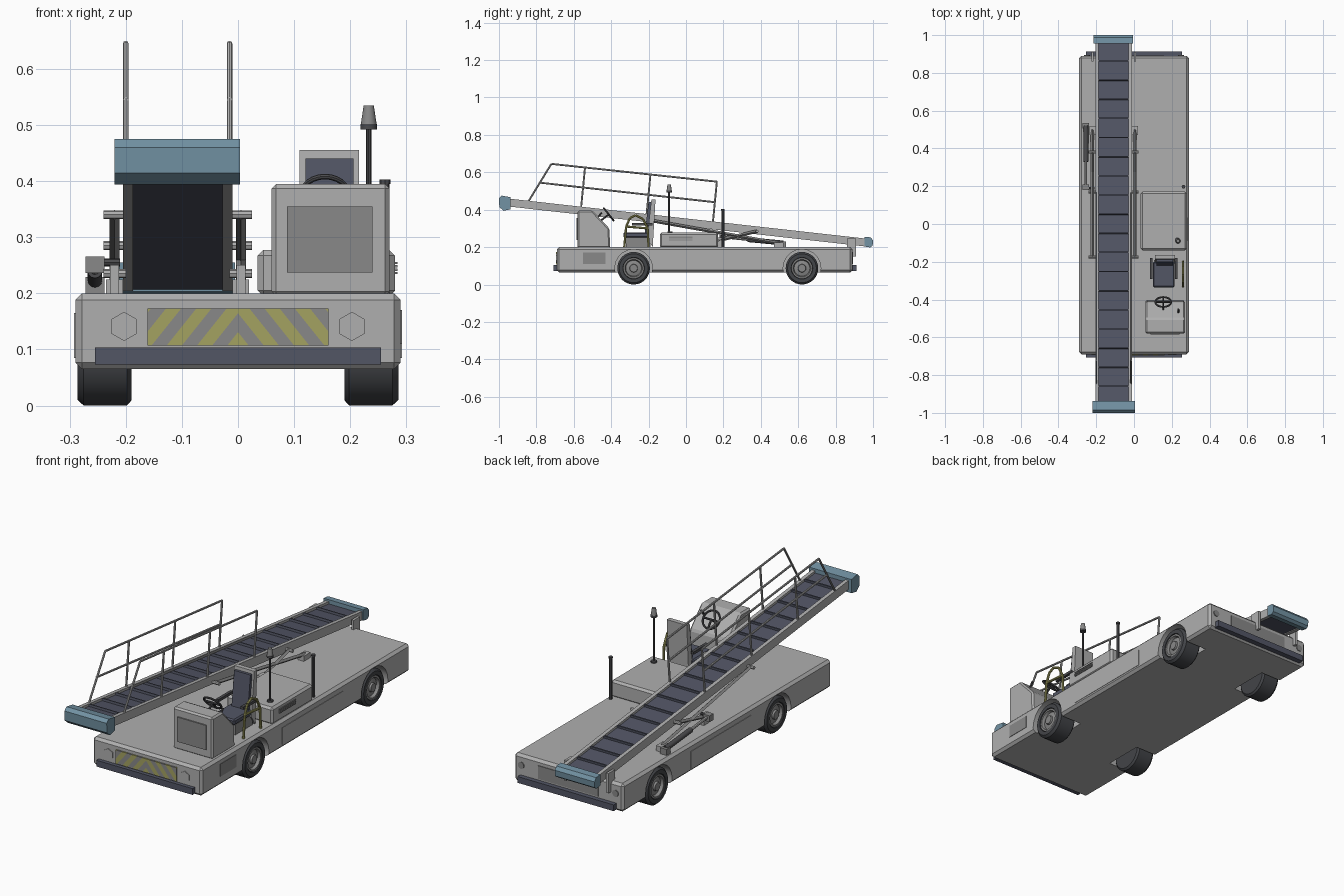
import bpy, bmesh, math
from mathutils import Vector, Matrix

if "Cube" in bpy.data.objects:
    bpy.data.objects.remove(bpy.data.objects["Cube"])


def material(name, r, g, b):
    m = bpy.data.materials.new(name)
    m.use_nodes = True
    m.diffuse_color = (r, g, b, 1)
    node = next(n for n in m.node_tree.nodes if n.type == 'BSDF_PRINCIPLED')
    node.inputs["Base Color"].default_value = (r, g, b, 1)
    return m


GREY = material("light grey paint", .43, .43, .43)
PANEL = material("mid grey panel", .25, .25, .25)
SLATE = material("slate rubber", .085, .092, .13)
BLUE = material("steel blue", .17, .29, .37)
YELLOW = material("dull yellow", .37, .36, .12)
DARK = material("dark grey metal", .07, .07, .075)
TYRE = material("tyre black", .055, .058, .065)


def finish(name, bm, *mats, bevel=0, smooth=False):
    bmesh.ops.recalc_face_normals(bm, faces=bm.faces)
    mesh = bpy.data.meshes.new(name)
    for f in bm.faces:
        f.smooth = smooth
    bm.to_mesh(mesh)
    bm.free()
    if smooth:
        mesh.set_sharp_from_angle(angle=math.radians(35))
    for m in mats:
        mesh.materials.append(m)
    ob = bpy.data.objects.new(name, mesh)
    bpy.context.collection.objects.link(ob)
    if bevel:
        mod = ob.modifiers.new("edge", 'BEVEL')
        mod.width, mod.segments = bevel, 1
    return ob


def add_box(bm, xs, ys, zs, turn=None):
    size = [b - a for a, b in (xs, ys, zs)]
    mid = [(a + b) / 2 for a, b in (xs, ys, zs)]
    mat = Matrix.Translation(mid) @ Matrix.Diagonal((*size, 1))
    bmesh.ops.create_cube(bm, size=1, matrix=turn @ mat if turn else mat)


def box(name, xs, ys, zs, mat, bevel=0, turn=None):
    bm = bmesh.new()
    add_box(bm, xs, ys, zs, turn)
    return finish(name, bm, mat, bevel=bevel)


def prism(name, xs, profile, mat, bevel=0):
    """Side profile in y, z stretched across x."""
    bm = bmesh.new()
    face = bm.faces.new([bm.verts.new((xs[0], y, z)) for y, z in profile])
    out = bmesh.ops.extrude_face_region(bm, geom=[face])["geom"]
    verts = [v for v in out if isinstance(v, bmesh.types.BMVert)]
    bmesh.ops.translate(bm, verts=verts, vec=(xs[1] - xs[0], 0, 0))
    return finish(name, bm, mat, bevel=bevel)


def rods(name, segments, r, mat, sides=8, r2=None):
    """Straight round bars between pairs of points."""
    bm = bmesh.new()
    for a, b in segments:
        a, b = Vector(a), Vector(b)
        d = b - a
        m = Matrix.Translation((a + b) / 2) @ d.to_track_quat('Z', 'Y').to_matrix().to_4x4()
        bmesh.ops.create_cone(bm, cap_ends=True, segments=sides, radius1=r,
                              radius2=r if r2 is None else r2, depth=d.length, matrix=m)
    return finish(name, bm, mat, smooth=sides > 6)


def chain(points):
    return list(zip(points, points[1:]))


def lathe(name, profile, centre, side, mat):
    """Spin (x, radius) points about the axle."""
    bm = bmesh.new()
    verts = [bm.verts.new((x * side, r, 0)) for x, r in profile]
    edges = [bm.edges.new(p) for p in chain(verts)]
    bmesh.ops.spin(bm, geom=verts + edges, cent=(0, 0, 0), axis=(1, 0, 0),
                   angle=math.tau, steps=32)
    bmesh.ops.remove_doubles(bm, verts=bm.verts, dist=.0001)
    bmesh.ops.translate(bm, verts=bm.verts, vec=centre)
    return finish(name, bm, mat, smooth=True)


# Chassis with wheel arches cut through its sides
AXLES = {"front": -.28, "rear": .62}
R = .087
chassis = box("chassis", (-.29, .29), (-.69, .89), (.065, .2), GREY, bevel=.012)
cutter = rods("arch_cutter", [((s * .17, y, R), (s * .32, y, R))
                              for y in AXLES.values() for s in (-1, 1)], .101, GREY, 20)
mod = chassis.modifiers.new("arches", 'BOOLEAN')
mod.operation, mod.object, mod.solver = 'DIFFERENCE', cutter, 'EXACT'
bpy.context.view_layer.objects.active = chassis
for m in list(chassis.modifiers):
    bpy.ops.object.modifier_apply(modifier=m.name)
bpy.data.objects.remove(cutter)

# Wheels
for end, y in AXLES.items():
    for side, label in ((1, "left"), (-1, "right")):
        lathe(f"{end}_{label}_tyre", [(.19, 0), (.19, .078), (.198, R), (.275, R), (.286, .077),
                                      (.286, .058), (.272, .055)], (0, y, R), side, TYRE)
        lathe(f"{end}_{label}_hub", [(.27, .058), (.283, .055), (.283, .047), (.27, .042),
                                     (.275, .022), (.284, .02), (.284, 0)], (0, y, R), side, PANEL)

# Bumpers, lamps and side panels
box("front_bumper", (-.255, .255), (-.708, -.685), (.073, .103), SLATE)
box("rear_bumper", (-.255, .255), (.885, .912), (.073, .103), SLATE)
rods("headlamps", [((x, -.694, .141), (x, -.685, .141)) for x in (-.203, .203)], .026, GREY, 6)
rods("tail_lamps", [((x, .885, .15), (x, .894, .15)) for x in (-.25, .25)], .016, PANEL, 12)
box("rear_plate", (-.16, .16), (.885, .893), (.11, .173), PANEL)
box("side_step_recess", (.285, .292), (-.55, -.43), (.11, .17), PANEL)
for s in (-1, 1):
    xs = sorted((s * .285, s * .292))
    box("side_panel", xs, (-.08, .38), (.085, .165), GREY)

# Hazard plate: strips sliced diagonally, mirrored about the middle
bm = bmesh.new()
for s in (-1, 1):
    part = bmesh.new()
    part.faces.new([part.verts.new((x, -.696, z)) for x, z in
                    ((0, .107), (.161, .107), (.161, .173), (0, .173))])
    for i in range(1, 12):
        bmesh.ops.bisect_plane(part, geom=part.verts[:] + part.edges[:] + part.faces[:],
                               plane_co=(i * .027 - .008, 0, .107), plane_no=(1, 0, .8))
    for f in part.faces:
        c = f.calc_center_median()
        band = math.floor((c.x + .8 * (c.z - .107) + .008) / .027)
        f.material_index = band % 2
    bmesh.ops.scale(part, verts=part.verts, vec=(s, 1, 1))
    temp = bpy.data.meshes.new("half")
    part.to_mesh(temp)
    part.free()
    bm.from_mesh(temp)
    bpy.data.meshes.remove(temp)
ext = bmesh.ops.extrude_face_region(bm, geom=bm.faces[:])["geom"]
bmesh.ops.translate(bm, verts=[v for v in ext if isinstance(v, bmesh.types.BMVert)], vec=(0, .008, 0))
finish("hazard_plate", bm, YELLOW, PANEL)

# Driver console
prism("console", (.06, .27), [(-.58, .195), (-.58, .395), (-.5, .395), (-.41, .3), (-.405, .195)],
      GREY, bevel=.008)
box("console_front_panel", (.087, .24), (-.586, -.575), (.237, .355), PANEL)
hub = Vector((.155, -.413, .375))
axis = Vector((0, .79, .62))
across = Vector((0, .62, -.79))
bpy.ops.mesh.primitive_torus_add(location=hub, rotation=(-.905, 0, 0), major_radius=.042,
                                 minor_radius=.005, major_segments=24, minor_segments=8)
wheel = bpy.context.object
wheel.name = "steering_wheel"
wheel.data.materials.append(DARK)
bpy.ops.object.shade_smooth_by_angle()
side = Vector((.041, 0, 0))
rods("steering_column", [(hub - axis * .07, hub), (hub - side, hub + side),
                         (hub, hub + across * .041)], .005, DARK)
rods("console_lever", [((.235, -.47, .36), (.235, -.45, .385))], .005, DARK)

# Seat
box("seat_base", (.105, .21), (-.32, -.19), (.195, .25), PANEL)
box("seat_cushion", (.1, .215), (-.335, -.2), (.25, .278), SLATE, bevel=.006)
prism("seat_back_shell", (.11, .216), [(-.208, .245), (-.185, .455), (-.163, .455), (-.178, .2)], GREY)
prism("seat_back_pad", (.12, .206), [(-.222, .265), (-.2, .44), (-.184, .44), (-.205, .265)], SLATE)
for x in (.085, .217):
    box("armrest", (x, x + .014), (-.29, -.18), (.315, .328), DARK)

# Yellow grab rail beside the seat
arch = [(.26, y, z) for y, z in ((-.33, .2), (-.32, .31), (-.3, .355), (-.27, .37),
                                 (-.23, .35), (-.205, .3), (-.2, .2))]
rods("grab_rail", chain(arch) + [(arch[1], arch[5])], .006, YELLOW)

# Engine cover with louvres
box("engine_cover", (.035, .28), (-.14, .172), (.195, .277), GREY, bevel=.01)
for i in range(4):
    z = .234 + i * .006
    box("louvre", (.278, .284), (-.09, .035), (z, z + .004), PANEL)
rods("filler_cap", [((.23, -.085, .27), (.23, -.085, .284))], .014, DARK, 12)

# Beacon and rear post
rods("beacon_pole", [((.233, -.09, .2), (.233, -.09, .495))], .005, DARK)
rods("beacon_base", [((.233, -.09, .492), (.233, -.09, .502))], .015, DARK, 12)
rods("beacon_lamp", [((.233, -.09, .502), (.233, -.09, .535))], .014, PANEL, 12, r2=.009)
rods("rear_post", [((.262, .197, .2), (.262, .197, .395))], .008, DARK)
rods("rear_post_cap", [((.262, .197, .395), (.262, .197, .403))], .01, DARK)

# Sloping conveyor, modelled level then tilted
SLOPE = -.112
tilt = Matrix.Translation((0, 0, .332)) @ Matrix.Rotation(math.atan(SLOPE), 4, 'X')
for xs in ((-.205, -.187), (-.028, -.01)):
    box("conveyor_side_rail", xs, (-.965, .97), (-.021, .021), GREY, turn=tilt)
box("conveyor_belt", (-.19, -.025), (-.96, .965), (-.018, .01), SLATE, turn=tilt)
bm = bmesh.new()
for i in range(18):
    y = -.87 + i * .102
    add_box(bm, (-.187, -.028), (y, y + .006), (.008, .021), tilt)
finish("belt_cleats", bm, SLATE)
prism("front_conveyor_end", (-.22, .004), [(-.938, .402), (-.975, .394), (-.998, .414), (-1, .46),
                                           (-.985, .475), (-.938, .467)], BLUE)
prism("rear_conveyor_end", (-.215, -.005), [(.955, .203), (.985, .198), (.998, .208), (1, .236),
                                            (.988, .252), (.955, .255)], BLUE)

# Handrails on both sides of the conveyor
for x, label in ((-.2, "right"), (-.015, "left")):
    top = [(x, -.72, .645), (x, .165, .55)]
    bars = [top, [(x, -.785, .545), (x, .155, .44)], [(x, -.85, .432), top[0]]]
    for y in (-.54, -.19, .165):
        head = .645 - (y + .72) * .107
        bars.append([(x, y, head), (x, y - .022, head - .225)])
    rods(label + "_handrail", bars, .005, GREY)

# Lifting arms, pivots and rear hinge brackets on both sides
for x, out in ((-.22, -1), (.005, 1)):
    rods("lift_arm", [((x, -.175, .34), (x, .5, .22)), ((x, .17, .235), (x, .38, .285))],
         .009, PANEL, 4)
    for y, z in ((-.175, .34), (.38, .285), (.17, .235)):
        rods("pivot_pin", [((x - .02, y, z), (x + .02, y, z))], .008, GREY)
    box("arm_foot", (x - .015, x + .015), (.47, .52), (.198, .225), GREY)
    box("arm_bracket", (x - .008, x + .008), (.15, .19), (.198, .25), GREY)
    box("rear_hinge_bracket", (x - .006, x + .006), (.86, .91), (.15, .245), GREY)

# Hydraulic ram along the right side
rods("ram_cylinder", [((-.255, .52, .222), (-.255, .33, .24))], .013, DARK, 12)
rods("ram_piston", [((-.255, .33, .24), (-.255, .19, .255))], .007, GREY)
for y, z in ((.52, .215), (.195, .252)):
    box("ram_end", (-.272, -.238), (y - .015, y + .015), (z - .016, z + .014), PANEL)
rods("ram_link", [((-.25, .19, .255), (-.21, .19, .255))], .007, DARK)
